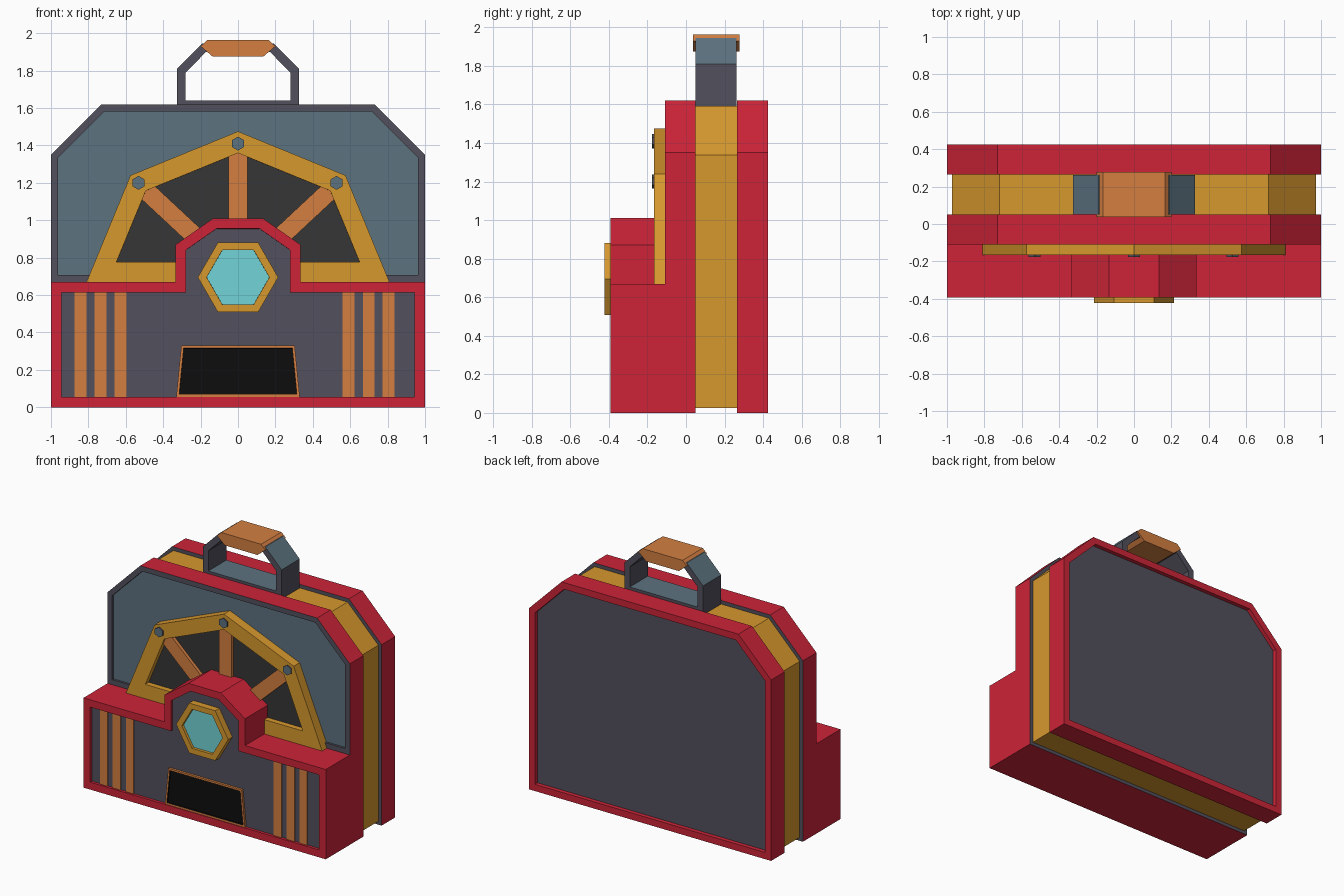
import bpy, bmesh, math

if "Cube" in bpy.data.objects:
    bpy.data.objects.remove(bpy.data.objects["Cube"])


def srgb(r, g, b):
    return tuple(((c / 255 + 0.055) / 1.055) ** 2.4 if c > 10 else c / 255 / 12.92
                 for c in (r, g, b)) + (1,)


MATS = {}
for mat_name, rgb in {
    "red": (205, 36, 56), "gold": (215, 152, 46), "copper": (212, 127, 65),
    "dark_grey": (82, 80, 92), "blue_grey": (92, 114, 127), "black": (13, 13, 13),
    "charcoal": (54, 54, 54), "cyan": (114, 212, 215),
}.items():
    m = bpy.data.materials.new(mat_name)
    m.diffuse_color = srgb(*rgb)
    m.use_nodes = True
    m.node_tree.nodes["Principled BSDF"].inputs["Base Color"].default_value = m.diffuse_color
    MATS[mat_name] = m


def finish(name, bm, mats):
    me = bpy.data.meshes.new(name)
    bm.to_mesh(me)
    bm.free()
    for n in mats:
        me.materials.append(MATS[n])
    ob = bpy.data.objects.new(name, me)
    bpy.context.collection.objects.link(ob)
    return ob


def prism(name, pts, y0, y1, side, front=None, back=None, recess=None):
    """Extrude an x-z profile along y. recess = (facing, border, depth, wall, panel)."""
    mats = [side, front or side, back or side]
    bm = bmesh.new()
    a = [bm.verts.new((x, y0, z)) for x, z in pts]
    b = [bm.verts.new((x, y1, z)) for x, z in pts]
    f, k = bm.faces.new(a), bm.faces.new(b)
    f.material_index, k.material_index = 1, 2
    for i in range(len(pts)):
        j = (i + 1) % len(pts)
        bm.faces.new((a[i], a[j], b[j], b[i]))
    bmesh.ops.recalc_face_normals(bm, faces=bm.faces)
    if recess:
        facing, border, depth, wall, panel = recess
        mats += [wall, panel]
        face = f if facing == "front" else k
        bmesh.ops.inset_individual(bm, faces=[face], thickness=border, use_even_offset=True)
        face.material_index = 3
        bmesh.ops.inset_individual(bm, faces=[face], thickness=0.0005, depth=-depth,
                                   use_even_offset=True)
        face.material_index = 4
    return finish(name, bm, mats)


def mirrored(half):
    """Complete a right-hand profile with its left-hand mirror."""
    return half + [(-x, z) for x, z in reversed(half) if x != 0]


def rect(x0, x1, z0, z1):
    return [(x0, z0), (x1, z0), (x1, z1), (x0, z1)]


def hexagon(cx, cz, r, turn=0):
    return [(cx + r * math.cos(turn + i * math.pi / 3), cz + r * math.sin(turn + i * math.pi / 3))
            for i in range(6)]


def case(z0, d=0.0):
    return mirrored([(1 - d, z0), (1 - d, 1.35 - d * 0.41), (0.73 - d * 0.41, 1.62 - d)])


# Case: back shell, middle band, upper front shell
prism("back_shell", case(0), 0.265, 0.425, "red", front="dark_grey",
      recess=("back", 0.05, 0.03, "red", "dark_grey"))
prism("middle_band", case(0.025, 0.027), 0.04, 0.275, "gold")
prism("upper_front_shell", case(0.67), -0.11, 0.05, "red", front="dark_grey", back="dark_grey",
      recess=("front", 0.038, 0.015, "dark_grey", "blue_grey"))

# Lower front box with raised centre
prism("lower_front_box",
      mirrored([(1, 0), (1, 0.67), (0.333, 0.67), (0.333, 0.87), (0.133, 1.01)]),
      -0.393, 0.05, "red", back="dark_grey",
      recess=("front", 0.055, 0.02, "red", "dark_grey"))

# Copper stripes on both sides of the box
for i, x in enumerate((-0.875, -0.768, -0.66, 0.56, 0.667, 0.773)):
    prism(f"front_stripe_{i + 1}", rect(x, x + 0.064, 0.055, 0.615), -0.380, -0.372, "copper")

# Slot with thin copper frame
prism("slot", mirrored([(0.33, 0.056), (0.303, 0.33)]), -0.39, -0.37, "copper",
      recess=("front", 0.014, 0.012, "black", "black"))

# Hexagonal window
prism("hex_window", hexagon(0, 0.695, 0.215), -0.423, -0.37, "gold",
      recess=("front", 0.041, 0.02, "gold", "cyan"))

# Arch, spokes and bolts
prism("arch", mirrored([(0.81, 0.67), (0.575, 1.24), (0, 1.475)]), -0.165, -0.09, "gold",
      recess=("front", 0.107, 0.04, "gold", "charcoal"))
for label, ang in (("left", 137), ("middle", 90), ("right", 43)):
    c, s = math.cos(math.radians(ang)), math.sin(math.radians(ang))
    pts = [(r * c - w * s, 0.70 + r * s + w * c)
           for r, w in ((0.2, -0.05), (0.69, -0.05), (0.69, 0.05), (0.2, 0.05))]
    prism(f"spoke_{label}", pts, -0.15, -0.10, "copper")
for label, x, z in (("left", -0.532, 1.2), ("middle", 0, 1.41), ("right", 0.527, 1.2)):
    prism(f"bolt_{label}", hexagon(x, z, 0.037, math.pi / 6), -0.176, -0.16,
          "dark_grey", front="blue_grey")

# Handle loop: upward-facing faces are blue-grey
outer = mirrored([(0.325, 1.59), (0.325, 1.81), (0.19, 1.945)])
inner = mirrored([(0.28, 1.64), (0.28, 1.79), (0.171, 1.90)])
bm = bmesh.new()
rings = [[bm.verts.new((x, y, z)) for x, z in p]
         for p, y in ((outer, 0.05), (outer, 0.263), (inner, 0.263), (inner, 0.05))]
for r in range(4):
    p, q = rings[r], rings[(r + 1) % 4]
    for i in range(6):
        j = (i + 1) % 6
        bm.faces.new((p[i], p[j], q[j], q[i]))
bmesh.ops.recalc_face_normals(bm, faces=bm.faces)
for face in bm.faces:
    face.normal_update()
    face.material_index = int(face.normal.z > 0.3)
finish("handle", bm, ["dark_grey", "blue_grey"])

# Handle grip
prism("handle_grip", mirrored([(0.135, 1.875), (0.2, 1.93), (0.165, 1.963)]),
      0.037, 0.277, "copper")
